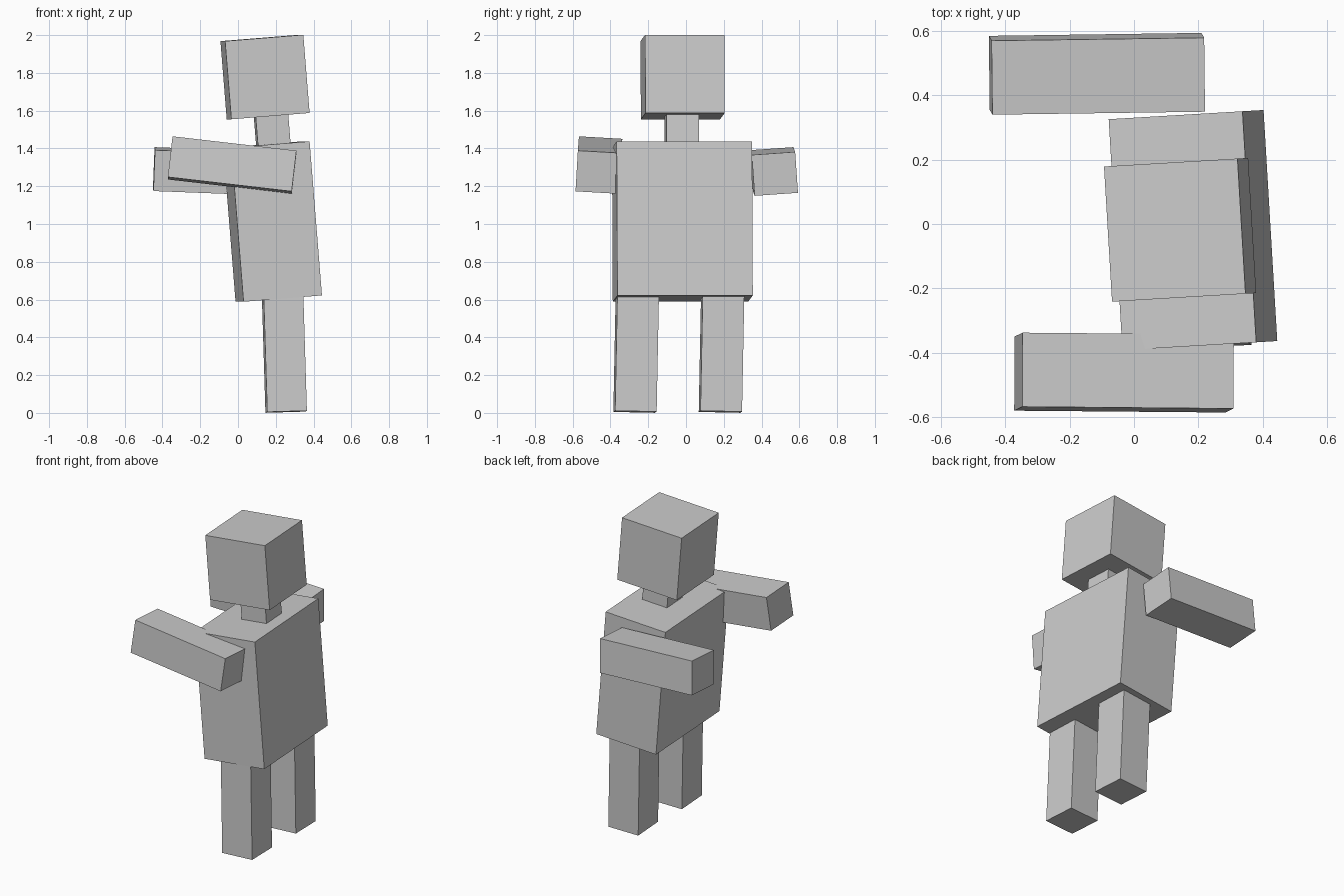
import bpy
from math import radians
from mathutils import Euler, Matrix, Vector

default = bpy.data.objects.get("Cube")
if default:
    bpy.data.objects.remove(default, do_unlink=True)

# Single plain grey
GREY = (0.6, 0.6, 0.6, 1.0)
grey = bpy.data.materials.new("plain_grey")
grey.use_nodes = True
grey.diffuse_color = GREY
grey.node_tree.nodes["Principled BSDF"].inputs["Base Color"].default_value = GREY


def block(name, centre, size, turn):
    """Flat-sided box with its own size, tilted by turn (degrees about x, y, z)."""
    bpy.ops.mesh.primitive_cube_add(size=1)
    obj = bpy.context.object
    obj.name = obj.data.name = name
    obj.data.transform(Matrix.Diagonal((*size, 1)))
    obj.rotation_euler = [radians(a) for a in turn]
    obj.location = centre
    obj.data.materials.append(grey)
    return obj


# Head, neck and torso share one backward lean
LEAN = (0, -4.6, 3.4)
block("head", (0.143, -0.018, 1.778), (0.416, 0.42, 0.415), LEAN)
block("neck", (0.18, -0.022, 1.51), (0.173, 0.173, 0.24), LEAN)
block("torso", (0.183, -0.019, 1.013), (0.417, 0.718, 0.818), LEAN)

# Legs, placed from the sole and running up into the torso
LEG_TURN = (-1.2, -1.7, 2.6)
LEG_LENGTH = 0.64
up = Euler([radians(a) for a in LEG_TURN]).to_matrix() @ Vector((0, 0, 1))
for name, y in (("right_leg", -0.27), ("left_leg", 0.182)):
    sole = Vector((0.255, y, 0.006))
    block(name, sole + up * LEG_LENGTH / 2, (0.21, 0.22, LEG_LENGTH), LEG_TURN)

# Arms reaching forward, each at its own angle
ARM = (0.66, 0.23, 0.217)
block("right_arm", (-0.031, -0.461, 1.312), ARM, (-3.3, 6.6, -0.5))
block("left_arm", (-0.115, 0.466, 1.278), ARM, (4, 2.2, 0.8))
